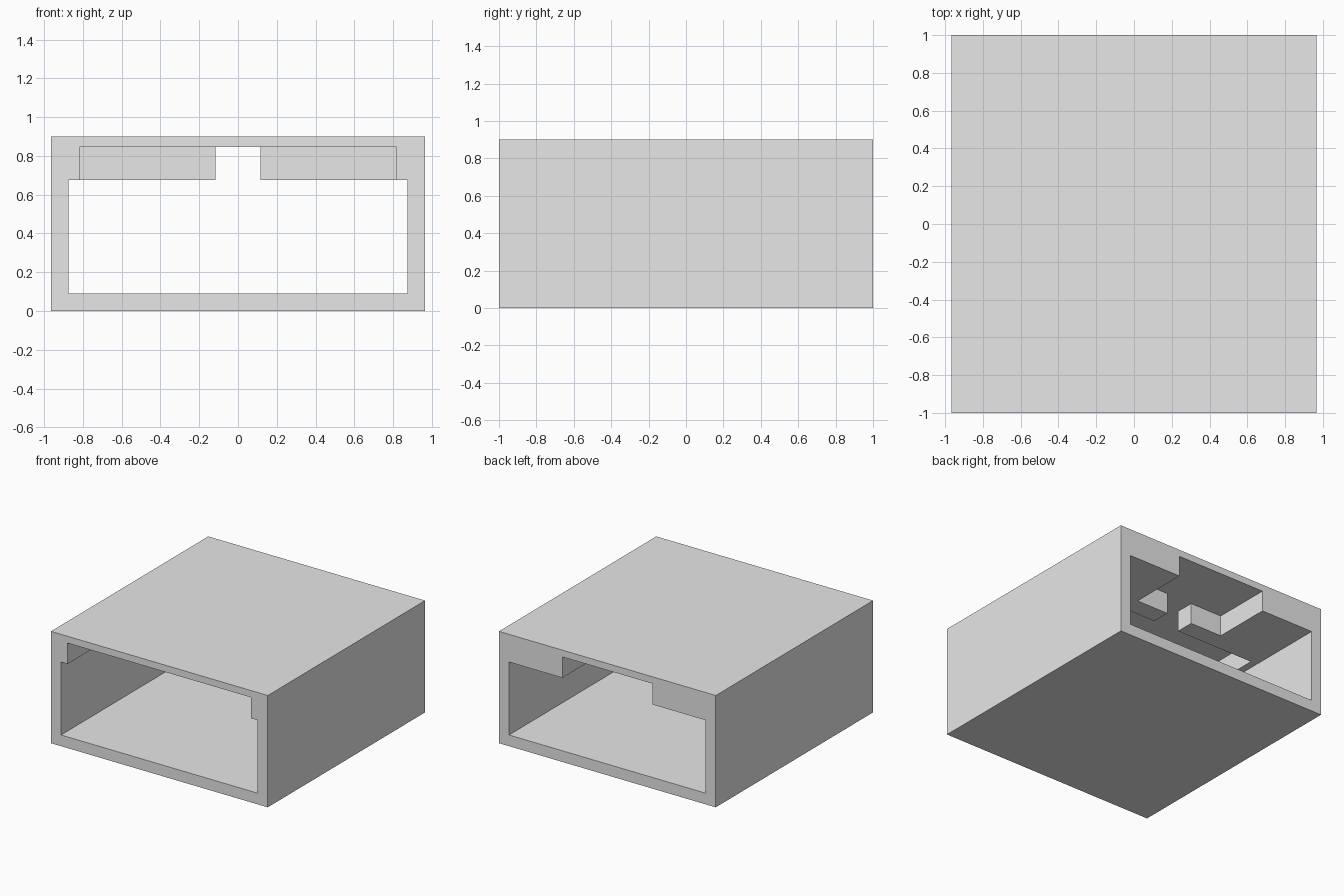
import bpy

if "Cube" in bpy.data.objects:
    bpy.data.objects.remove(bpy.data.objects["Cube"], do_unlink=True)

GREY = (0.8, 0.8, 0.8, 1.0)
grey = bpy.data.materials.new("light_grey")
grey.use_nodes = True
grey.diffuse_color = GREY
grey.node_tree.nodes["Principled BSDF"].inputs["Base Color"].default_value = GREY


def box(name, half_width, y0, y1, z0, z1):
    """Box centred on x = 0 between the given y and z limits."""
    bpy.ops.mesh.primitive_cube_add(size=1, location=(0, (y0 + y1) / 2, (z0 + z1) / 2))
    obj = bpy.context.object
    obj.name = name
    obj.scale = (2 * half_width, y1 - y0, z1 - z0)
    bpy.ops.object.transform_apply(location=True, rotation=False, scale=True)
    obj.data.materials.append(grey)
    return obj


def cut(target, cutter):
    """Subtract the cutter from the target, then discard it."""
    cutter.hide_render = True
    mod = target.modifiers.new(cutter.name, "BOOLEAN")
    mod.operation = "DIFFERENCE"
    mod.solver = "EXACT"
    mod.object = cutter
    bpy.context.view_layer.objects.active = target
    bpy.ops.object.modifier_apply(modifier=mod.name)
    bpy.data.objects.remove(cutter, do_unlink=True)


# Outer sleeve
sleeve = box("sleeve", 0.965, -1, 1, 0, 0.9)

# Main tunnel, open at front and back
cut(sleeve, box("tunnel_cutter", 0.875, -1.2, 1.2, 0.09, 0.677))

# Ceiling recesses: wide front one, narrow neck, medium back one
CEILING = 0.845
cut(sleeve, box("front_recess_cutter", 0.817, -1.2, 0.37, 0.4, CEILING))
cut(sleeve, box("neck_cutter", 0.115, 0.2, 0.7, 0.4, CEILING))
cut(sleeve, box("back_recess_cutter", 0.4, 0.52, 1.2, 0.4, CEILING))
